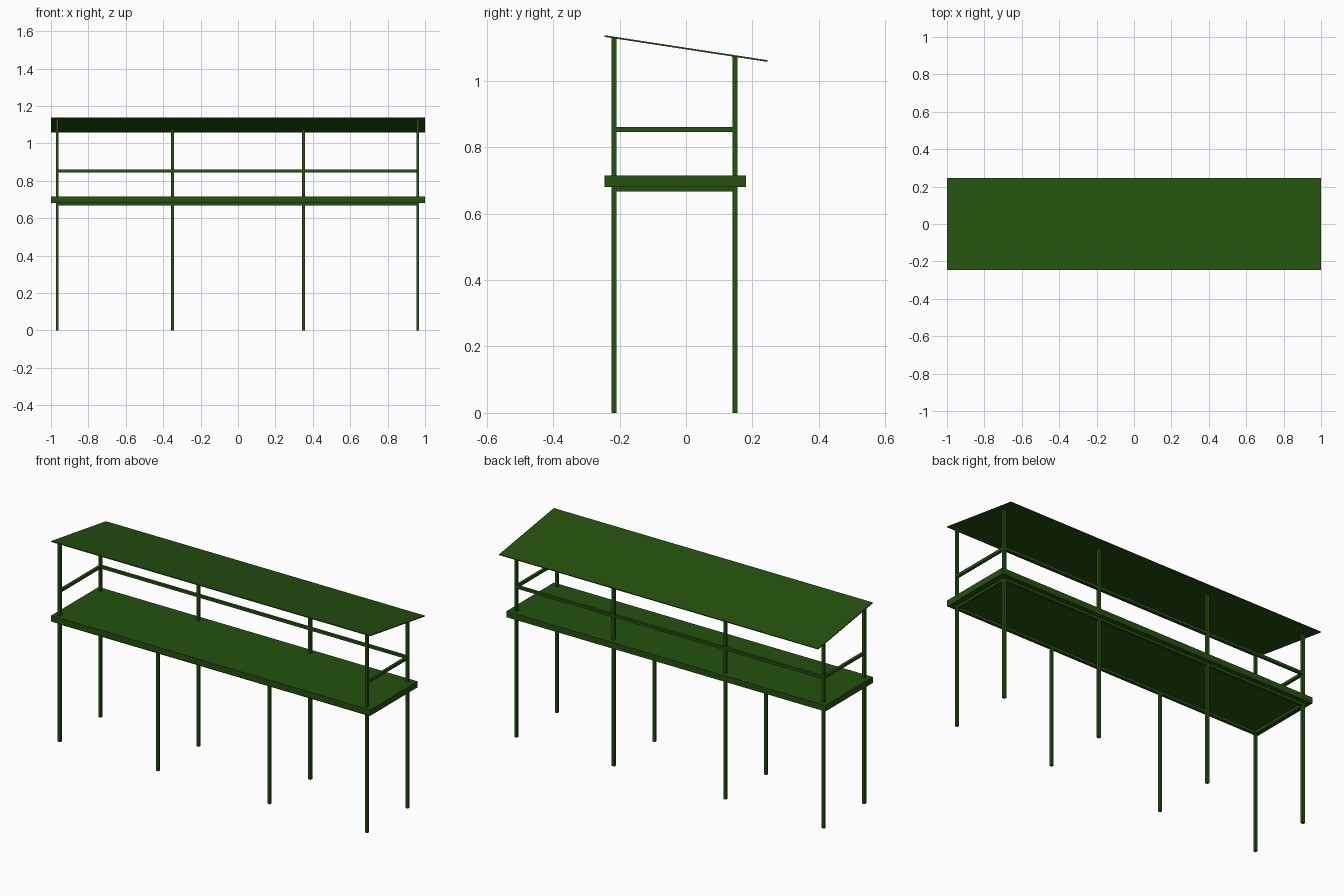
import bpy, math

if "Cube" in bpy.data.objects:
    bpy.data.objects.remove(bpy.data.objects["Cube"])

green = bpy.data.materials.new("green_paint")
green.diffuse_color = (0.0175, 0.085, 0.0045, 1)
green.use_nodes = True
green.node_tree.nodes["Principled BSDF"].inputs["Base Color"].default_value = green.diffuse_color


def box(name, lo, hi):
    """Axis-aligned box between two opposite corners."""
    size = [b - a for a, b in zip(lo, hi)]
    mid = [(a + b) / 2 for a, b in zip(lo, hi)]
    bpy.ops.mesh.primitive_cube_add(size=1, location=mid)
    ob = bpy.context.object
    ob.name = name
    ob.scale = size
    bpy.ops.object.transform_apply(location=False, rotation=False, scale=True)
    ob.data.materials.append(green)
    return ob


H = 0.0075                                # half thickness of posts and rails
FRONT, BACK = -0.217, 0.147               # post rows
POST_X = (-0.966, -0.35, 0.35, 0.961)
DECK_BOTTOM, DECK_TOP = 0.681, 0.715
ROOF_FRONT, ROOF_BACK, ROOF_Y = 1.135, 1.06, 0.245


def roof_z(y):
    return ROOF_FRONT + (ROOF_BACK - ROOF_FRONT) * (y + ROOF_Y) / (2 * ROOF_Y)


# Deck
box("deck", (-1, -ROOF_Y, DECK_BOTTOM), (1, 0.18, DECK_TOP))

# Sloping thin roof
slope = math.atan2(ROOF_BACK - ROOF_FRONT, 2 * ROOF_Y)
length = math.hypot(2 * ROOF_Y, ROOF_FRONT - ROOF_BACK)
roof = box("roof", (-1, -length / 2, -0.0025), (1, length / 2, 0.0025))
roof.location = (0, 0, (ROOF_FRONT + ROOF_BACK) / 2)
roof.rotation_euler.x = slope

# Posts: the middle front ones stop at the deck, the rest carry the roof
for i, x in enumerate(POST_X):
    for row, y in (("front", FRONT), ("back", BACK)):
        short = row == "front" and i in (1, 2)
        top = DECK_BOTTOM if short else roof_z(y)
        box(f"{row}_post_{i + 1}", (x - H, y - H, 0), (x + H, y + H, top))

# Long and side bars: floor frame under the deck, guard rail above it
left, right = POST_X[0], POST_X[-1]


def long_bar(name, y, z):
    box(name, (left, y - H, z - H), (right, y + H, z + H))


def side_bars(name, z):
    for side, x in (("left", left), ("right", right)):
        box(f"{name}_{side}", (x - H, FRONT, z - H), (x + H, BACK, z + H))


FRAME_Z, RAIL_Z = 0.675, 0.853
long_bar("floor_beam_front", FRONT, FRAME_Z)
long_bar("floor_beam_back", BACK, FRAME_Z)
side_bars("floor_beam", FRAME_Z)
long_bar("guard_rail_back", BACK, RAIL_Z)
side_bars("guard_rail", RAIL_Z)
